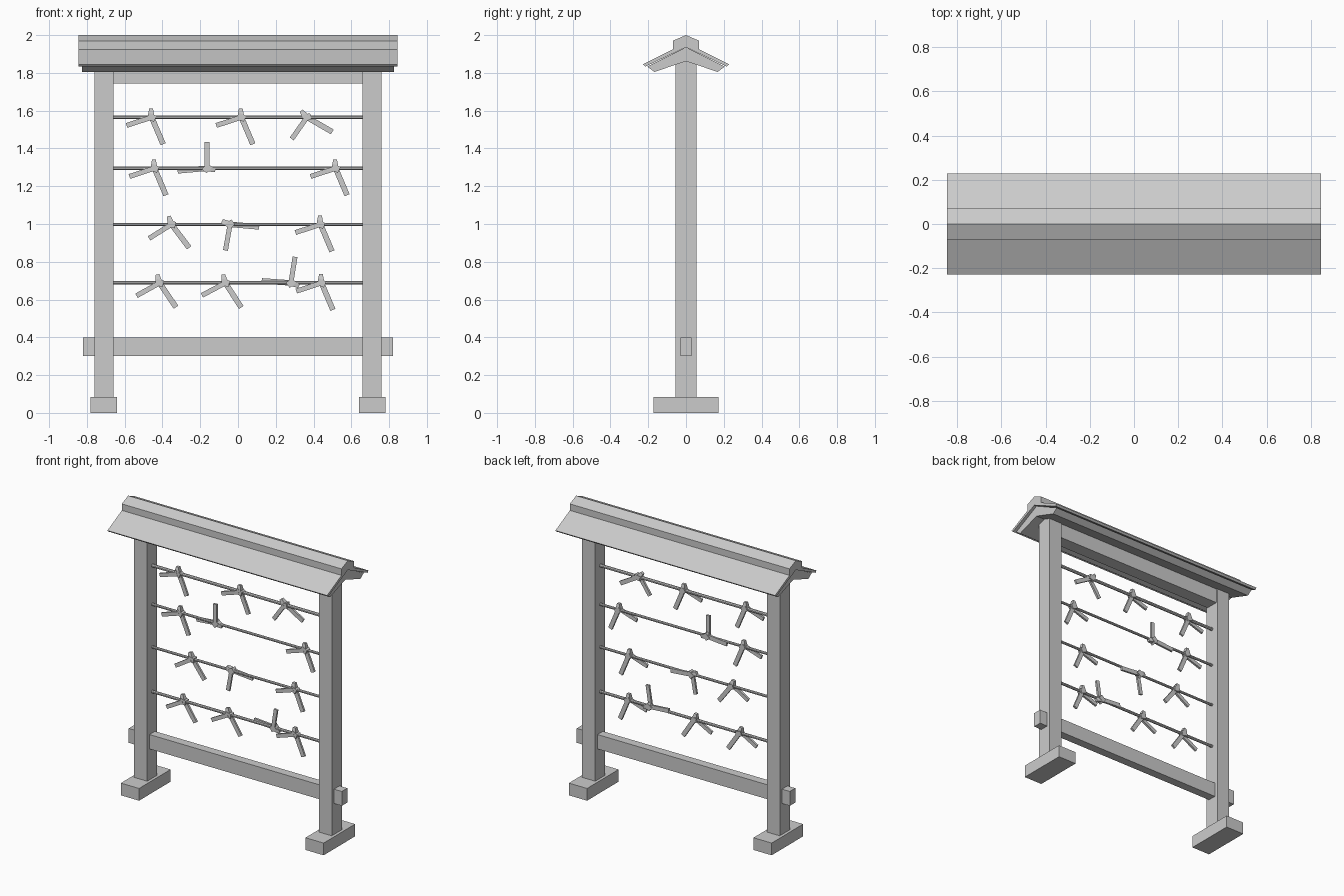
import bpy
import bmesh
from math import radians, cos, sin, pi
from mathutils import Matrix, Vector

cube = bpy.data.objects.get("Cube")
if cube:
    bpy.data.objects.remove(cube, do_unlink=True)

GREY = (0.6, 0.6, 0.6, 1.0)
mat = bpy.data.materials.new("plain grey")
mat.use_nodes = True
mat.diffuse_color = GREY
bsdf = next(n for n in mat.node_tree.nodes if n.type == 'BSDF_PRINCIPLED')
bsdf.inputs["Base Color"].default_value = GREY


def finish(name, bm):
    bmesh.ops.recalc_face_normals(bm, faces=bm.faces)
    mesh = bpy.data.meshes.new(name)
    bm.to_mesh(mesh)
    bm.free()
    mesh.materials.append(mat)
    obj = bpy.data.objects.new(name, mesh)
    bpy.context.collection.objects.link(obj)
    return obj


def add_box(bm, size, matrix):
    bmesh.ops.create_cube(bm, size=1, matrix=matrix @ Matrix.Diagonal((*size, 1)))


def box(name, x, y, z):
    """Box from (low, high) ranges on each axis."""
    bm = bmesh.new()
    ranges = (x, y, z)
    centre = Vector([(a + b) / 2 for a, b in ranges])
    add_box(bm, [b - a for a, b in ranges], Matrix.Translation(centre))
    return finish(name, bm)


def extrude_x(name, profile, half):
    """Extrude a (y, z) profile along x."""
    bm = bmesh.new()
    face = bm.faces.new([bm.verts.new((-half, y, z)) for y, z in profile])
    moved = bmesh.ops.extrude_face_region(bm, geom=[face])["geom"]
    verts = [v for v in moved if isinstance(v, bmesh.types.BMVert)]
    bmesh.ops.translate(bm, verts=verts, vec=(2 * half, 0, 0))
    return finish(name, bm)


def symmetric(half_profile):
    """Mirror a profile in y; the first and last points lie on y = 0."""
    return half_profile + [(-y, z) for y, z in half_profile[-2:0:-1]]


# Posts and feet
for side, s in (("left", 1), ("right", -1)):
    box(side + "_foot", sorted((s * 0.64, s * 0.78)), (-0.173, 0.173), (0, 0.085))
    box(side + "_post", sorted((s * 0.66, s * 0.76)), (-0.055, 0.055), (0.085, 1.87))

# Cross beams
box("lower_beam", (-0.82, 0.82), (-0.03, 0.03), (0.30, 0.40))
box("upper_beam", (-0.66, 0.66), (-0.045, 0.045), (1.745, 1.87))

# Roof: boards below, covering above, ridge cap on top
extrude_x("roof_boards", symmetric([(0, 1.936), (0.205, 1.833), (0.167, 1.805), (0, 1.862)]), 0.825)
extrude_x("roof_cover", symmetric([(0, 1.96), (0.228, 1.845), (0.216, 1.833), (0, 1.936)]), 0.845)
extrude_x("ridge_cap", symmetric([(0, 2.0), (0.07, 1.97), (0.07, 1.923), (0, 1.955)]), 0.845)


def rope(name, z, radius):
    ring = [(radius * cos(i * pi / 4 + pi / 8), z + radius * sin(i * pi / 4 + pi / 8)) for i in range(8)]
    extrude_x(name, ring, 0.66)


def paper_knot(name, x, z, turn):
    """Folded strip tied on a rope: a pointed loop and two tails."""
    bm = bmesh.new()
    base = Matrix.Translation((x, 0, z)) @ Matrix.Rotation(-radians(turn), 4, 'Y')
    # tails: direction, length, width, depth offset
    for angle, length, width, y in ((198, 0.14, 0.026, -0.012), (293, 0.155, 0.029, 0.004)):
        lay = base @ Matrix.Rotation(-radians(angle), 4, 'Y')
        add_box(bm, (length, 0.014, width), lay @ Matrix.Translation((length / 2, y, 0)))
    # wrap around the rope and the loop above it
    wrap = base @ Matrix.Rotation(radians(25), 4, 'Y')
    add_box(bm, (0.042, 0.036, 0.034), wrap)
    loop = bmesh.ops.create_cone(bm, cap_ends=True, segments=4, radius1=0.024, radius2=0.014,
                                 depth=0.036, matrix=base @ Matrix.Translation((-0.003, 0, 0.028))
                                 @ Matrix.Rotation(radians(45), 4, 'Z'))
    finish(name, bm)


# Ropes with tied paper: height, radius, (x, turn) of each knot
ROWS = [
    (1.565, 0.011, [(-0.457, 0), (0.018, 0), (0.365, 37)]),
    (1.295, 0.009, [(-0.442, 0), (-0.165, -108), (0.517, 0)]),
    (0.998, 0.009, [(-0.352, 14), (-0.042, 62), (0.437, 0)]),
    (0.688, 0.010, [(-0.415, 11), (-0.067, 10), (0.280, -117), (0.442, 0)]),
]
for r, (z, radius, knots) in enumerate(ROWS, 1):
    rope(f"rope_{r}", z, radius)
    for k, (x, turn) in enumerate(knots, 1):
        paper_knot(f"paper_knot_{r}_{k}", x, z, turn)
